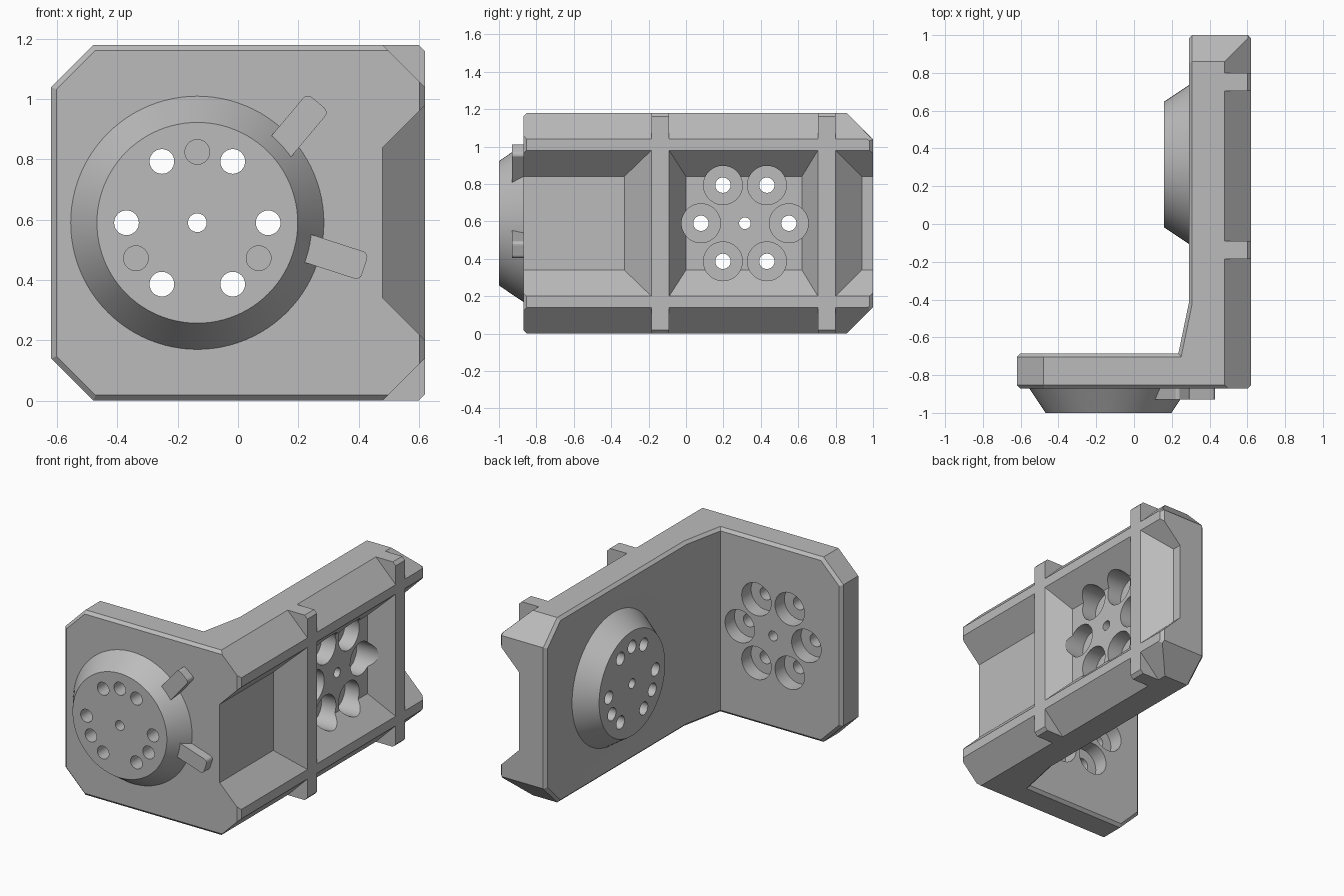
import bpy, bmesh, math
from mathutils import Matrix, Vector

cube = bpy.data.objects.get("Cube")
if cube:
    bpy.data.objects.remove(cube)

GREY = bpy.data.materials.new("plain_grey")
GREY.use_nodes = True
GREY.diffuse_color = (0.5, 0.5, 0.5, 1)
GREY.node_tree.nodes["Principled BSDF"].inputs["Base Color"].default_value = (0.5, 0.5, 0.5, 1)

H = 1.18       # overall height
C = 0.14       # corner chamfer
R = 0.62       # half width
FLOOR = 0.48   # depth of the outer pockets
EDGE = 0.018   # small rim bevel
MID = H / 2


def finish(bm, name):
    bmesh.ops.recalc_face_normals(bm, faces=bm.faces[:])
    mesh = bpy.data.meshes.new(name)
    bm.to_mesh(mesh)
    bm.free()
    mesh.materials.append(GREY)
    ob = bpy.data.objects.new(name, mesh)
    bpy.context.collection.objects.link(ob)
    return ob


def hull(points, name):
    bm = bmesh.new()
    for p in points:
        bm.verts.new(p)
    bmesh.ops.convex_hull(bm, input=bm.verts[:])
    return finish(bm, name)


def boolean(target, tool, mode):
    mod = target.modifiers.new(mode.lower(), 'BOOLEAN')
    mod.operation = mode
    mod.solver = 'EXACT'
    mod.object = tool
    bpy.context.view_layer.objects.active = target
    bpy.ops.object.modifier_apply(modifier=mod.name)
    bpy.data.objects.remove(tool)


def add_rod(bm, frame, x, y, r1, r2, z1, z2, sides):
    # Round bar along the mount's outward axis
    bmesh.ops.create_cone(bm, cap_ends=True, segments=sides, radius1=r1, radius2=r2,
                          depth=z2 - z1,
                          matrix=frame @ Matrix.Translation((x, y, (z1 + z2) / 2)))


# L-shaped body: plan outline raised to full height
plan = [(-R, -0.87), (R, -0.87), (R, 1.0), (0.29, 1.0),
        (0.29, -0.42), (0.235, -0.685), (-R, -0.685)]
bm = bmesh.new()
base = bm.faces.new([bm.verts.new((x, y, 0)) for x, y in plan])
top = bmesh.ops.extrude_face_region(bm, geom=[base])["geom"]
bmesh.ops.translate(bm, vec=(0, 0, H), verts=[v for v in top if isinstance(v, bmesh.types.BMVert)])
bmesh.ops.recalc_face_normals(bm, faces=bm.faces[:])

# Chamfers on the plate side, the arm end and the outer long edges
for point, out in [((-R, 0), (-1, 0)), ((0, 1.0), (0, 1)), ((R, 0), (1, 0))]:
    for z, s in [(H, 1), (0, -1)]:
        cut = bmesh.ops.bisect_plane(bm, geom=bm.verts[:] + bm.edges[:] + bm.faces[:],
                                     plane_co=(*point, z - s * C),
                                     plane_no=Vector((*out, s)).normalized(), clear_outer=True)
        rim = [e for e in cut["geom_cut"] if isinstance(e, bmesh.types.BMEdge)]
        bmesh.ops.edgeloop_fill(bm, edges=rim)
bmesh.ops.recalc_face_normals(bm, faces=bm.faces[:])
bm.normal_update()


# Small bevel round the front panel, inner panels and rail ends
def is_panel(f):
    n, c = f.normal, f.calc_center_median()
    return n.y < -0.9 or n.x < -0.9 and c.x > 0 or n.y > 0.9 and c.y < 0


def wants_bevel(e):
    if len(e.link_faces) != 2:
        return False
    if any(f.normal.x > 0.5 and abs(f.normal.z) > 0.5 for f in e.link_faces):
        return False
    a, b = e.verts
    crest = min(a.co.x, b.co.x) > R - 0.01 and abs(a.co.y - b.co.y) < 0.01
    return crest or sum(is_panel(f) for f in e.link_faces) == 1


bmesh.ops.bevel(bm, geom=[e for e in bm.edges if wants_bevel(e)], offset=EDGE,
                offset_type='OFFSET', segments=1, affect='EDGES', clamp_overlap=True)
body = finish(bm, "bracket_body")

# Outer pockets with sloping walls: floor span and mouth span along y
OVER = 0.03
for floor, mouth in [((-1.1, -0.33), (-1.1, -0.185)),
                     ((0.0, 0.62), (-0.09, 0.705)),
                     ((0.94, 1.2), (0.80, 1.2))]:
    k = 1 + OVER / C
    wide = [f + (m - f) * k for f, m in zip(floor, mouth)]
    pts = [(FLOOR, y, MID + s * 0.25) for y in floor for s in (-1, 1)]
    pts += [(R + OVER, y, MID + s * (0.25 + C * k)) for y in wide for s in (-1, 1)]
    boolean(body, hull(pts, "pocket_cutter"), 'DIFFERENCE')

# Cross ribs: full-height ends above and below the pockets
for y0, y1 in [(-0.185, -0.09), (0.705, 0.80)]:
    for s in (-1, 1):
        section = [(0.45, 0.42), (0.45, MID), (R - 0.02, MID), (R, MID - 0.02), (R, 0.42)]
        rib = hull([(x, y, MID + s * h) for x, h in section for y in (y0, y1)], "rib")
        boolean(body, rib, 'UNION')

# Round mounts, each facing out of its panel
front = Matrix(((1, 0, 0, -0.135), (0, 0, -1, -0.87), (0, 1, 0, MID), (0, 0, 0, 1)))
side = Matrix(((0, 0, -1, 0.29), (-1, 0, 0, 0.315), (0, 1, 0, MID), (0, 0, 0, 1)))
RING = 0.235


def ring(start, count):
    for i in range(count):
        a = math.radians(start + 360 * i / count)
        yield RING * math.cos(a), RING * math.sin(a)


for frame in (front, side):
    # Tapered boss
    bm = bmesh.new()
    add_rod(bm, frame, 0, 0, 0.4334, 0.333, -0.02, 0.13, 96)
    boolean(body, finish(bm, "boss"), 'UNION')
    # Through holes and blind holes
    bm = bmesh.new()
    add_rod(bm, frame, 0, 0, 0.031, 0.031, -0.45, 0.2, 32)
    for x, y in ring(0, 6):
        add_rod(bm, frame, x, y, 0.041, 0.041, -0.45, 0.2, 32)
    for x, y in ring(90, 3):
        add_rod(bm, frame, x, y, 0.041, 0.041, 0.0, 0.2, 32)
    boolean(body, finish(bm, "drill_cutter"), 'DIFFERENCE')
    # Counterbores from behind
    bm = bmesh.new()
    for x, y in ring(0, 6):
        add_rod(bm, frame, x, y, 0.104, 0.104, -0.4, -0.09, 48)
    boolean(body, finish(bm, "counterbore_cutter"), 'DIFFERENCE')

# Two pointer tabs on the front boss
for name, x, z, angle in [("upper_tab", 0.195, 0.905, 50), ("lower_tab", 0.315, 0.478, -18)]:
    bm = bmesh.new()
    bmesh.ops.create_cube(bm, size=1, matrix=Matrix.Diagonal((0.22, 0.07, 0.095, 1)))
    ends = [e for e in bm.edges if all(v.co.x > 0 for v in e.verts)
            and abs(e.verts[0].co.z - e.verts[1].co.z) < 0.01]
    bmesh.ops.bevel(bm, geom=ends, offset=0.02, segments=4, profile=0.5, affect='EDGES')
    place = Matrix.Translation((x, -0.895, z)) @ Matrix.Rotation(math.radians(-angle), 4, 'Y')
    bmesh.ops.transform(bm, matrix=place, verts=bm.verts[:])
    finish(bm, name)

# Smooth the round walls, keep the edges sharp
bpy.ops.object.select_all(action='DESELECT')
body.select_set(True)
bpy.context.view_layer.objects.active = body
bpy.ops.object.shade_smooth_by_angle(angle=math.radians(25))
